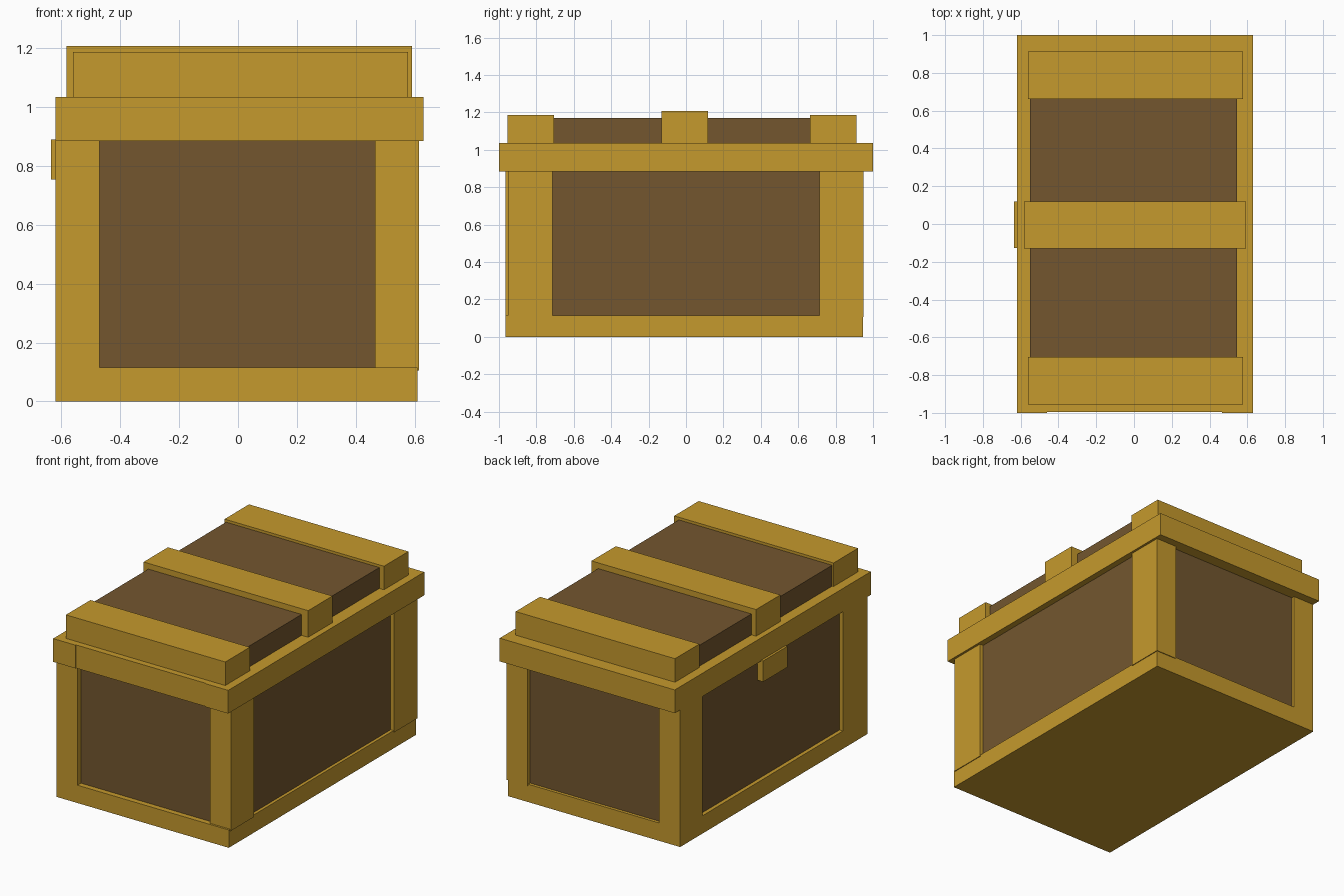
import bpy
import bmesh

default = bpy.data.objects.get("Cube")
if default:
    bpy.data.objects.remove(default, do_unlink=True)


def make_material(name, rgb):
    mat = bpy.data.materials.new(name)
    color = (*rgb, 1.0)
    mat.diffuse_color = color
    mat.use_nodes = True
    mat.node_tree.nodes["Principled BSDF"].inputs["Base Color"].default_value = color
    return mat


gold = make_material("golden trim", (0.56, 0.32, 0.026))
brown = make_material("brown wood", (0.172, 0.094, 0.028))


def box(name, mat, x, y, z):
    """Axis-aligned box from (low, high) ranges."""
    bm = bmesh.new()
    bmesh.ops.create_cube(bm, size=1)
    for v in bm.verts:
        v.co = [r[0] if c < 0 else r[1] for c, r in zip(v.co, (x, y, z))]
    mesh = bpy.data.meshes.new(name)
    bm.to_mesh(mesh)
    bm.free()
    mesh.materials.append(mat)
    obj = bpy.data.objects.new(name, mesh)
    bpy.context.collection.objects.link(obj)
    return obj


# Chest body: plinth and recessed wooden panels
box("base_frame", gold, (-0.62, 0.61), (-0.965, 0.945), (0, 0.115))
box("body_panels", brown, (-0.595, 0.59), (-0.93, 0.925), (0.1, 0.9))

# Corner posts, those on the left standing slightly proud of the plinth
right_x, left_x = (-0.62, -0.47), (0.465, 0.615)
box("front_right_post", gold, right_x, (-0.965, -0.715), (0.1, 0.9))
box("back_right_post", gold, right_x, (0.715, 0.945), (0.1, 0.9))
box("front_left_post", gold, left_x, (-0.952, -0.715), (0.105, 0.9))
box("back_left_post", gold, left_x, (0.715, 0.95), (0.105, 0.9))

# Lid rim: two long boards with a filling board between them
rim_z = (0.885, 1.035)
box("lid_right_board", gold, (-0.62, -0.46), (-1, 1), rim_z)
box("lid_left_board", gold, (0.465, 0.63), (-1, 1), rim_z)
box("lid_middle_board", gold, (-0.46, 0.465), (-0.995, 1), rim_z)

# Raised lid panel and cross beams
box("lid_panel", brown, (-0.55, 0.545), (-0.8, 0.8), (1.02, 1.17))
beams = {
    "front_beam": ((-0.56, 0.578), (-0.955, -0.705), 1.187),
    "middle_beam": ((-0.583, 0.592), (-0.13, 0.118), 1.207),
    "back_beam": ((-0.56, 0.578), (0.663, 0.912), 1.187),
}
for name, (x, y, top) in beams.items():
    box(name, gold, x, y, (1.02, top))

# Latch hanging below the rim on the right side
box("latch", gold, (-0.635, -0.59), (-0.128, 0.12), (0.755, 0.89))
